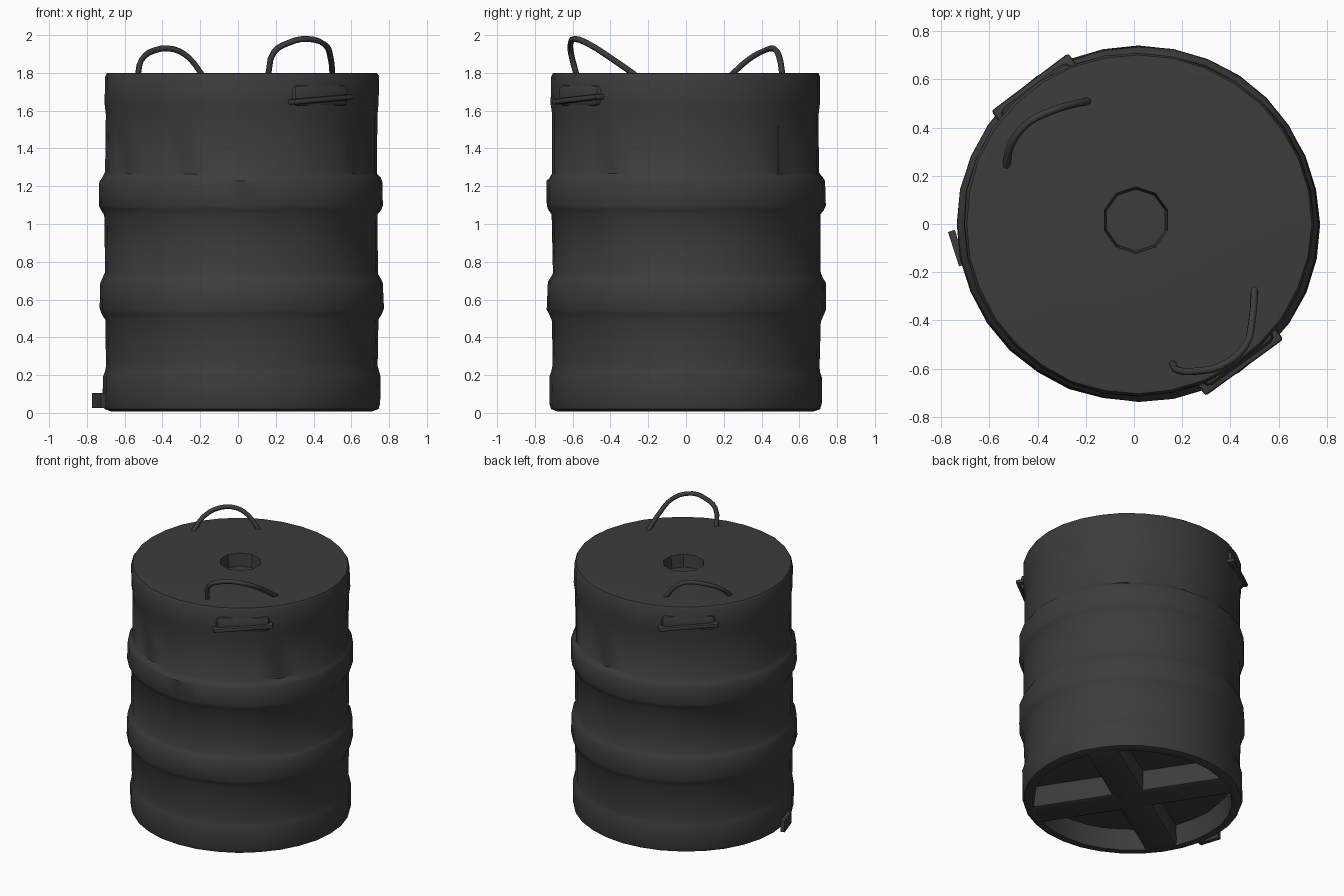
import bpy, bmesh, math, random
from mathutils import Vector

random.seed(4)
cube = bpy.data.objects.get("Cube")
if cube:
    bpy.data.objects.remove(cube, do_unlink=True)

CX, CY = 0.018, 0.0
DEPTH_RATIO = 0.982      # the drum is slightly squashed front to back
SEGMENTS = 32

steel = bpy.data.materials.new("dark grey")
steel.use_nodes = True
colour = (0.045, 0.045, 0.045, 1)
steel.diffuse_color = colour
shader = steel.node_tree.nodes["Principled BSDF"]
shader.inputs["Base Color"].default_value = colour
shader.inputs["Roughness"].default_value = 0.8


def add_object(name, bm):
    mesh = bpy.data.meshes.new(name)
    bmesh.ops.recalc_face_normals(bm, faces=bm.faces)
    bm.to_mesh(mesh)
    bm.free()
    mesh.materials.append(steel)
    obj = bpy.data.objects.new(name, mesh)
    bpy.context.collection.objects.link(obj)
    return obj


def smooth(obj, degrees=40):
    bpy.ops.object.select_all(action="DESELECT")
    obj.select_set(True)
    bpy.context.view_layer.objects.active = obj
    bpy.ops.object.shade_smooth_by_angle(angle=math.radians(degrees))


def block(name, size, location, turn, bevel=0.0, tilt=0.0):
    """Box turned about the vertical axis, with optional soft edges and roll."""
    bm = bmesh.new()
    bmesh.ops.create_cube(bm, size=1)
    bmesh.ops.scale(bm, vec=size, verts=bm.verts)
    if bevel:
        bmesh.ops.bevel(bm, geom=bm.edges[:], offset=bevel, segments=2,
                        profile=0.5, affect="EDGES")
    obj = add_object(name, bm)
    obj.location = location
    obj.rotation_euler = (math.radians(tilt), 0, math.radians(turn))
    smooth(obj)
    return obj


def on_wall(a, radius, z):
    return (CX + radius * math.cos(a), CY + DEPTH_RATIO * radius * math.sin(a), z)


# Drum: lathed profile from the lid, down the wall, into the base recess
profile = [(0.69, 1.80), (0.716, 1.798), (0.726, 1.78), (0.727, 1.64), (0.718, 1.58),
           (0.719, 1.27), (0.738, 1.245), (0.750, 1.225), (0.751, 1.10), (0.742, 1.075),
           (0.724, 1.05), (0.722, 0.74), (0.738, 0.71), (0.749, 0.69), (0.752, 0.55),
           (0.742, 0.525), (0.724, 0.49), (0.720, 0.25), (0.726, 0.215), (0.735, 0.19),
           (0.734, 0.05), (0.725, 0.02), (0.69, 0.008), (0.665, 0.012), (0.65, 0.16)]
bm = bmesh.new()
rings = []
for radius, z in profile:
    ring = []
    for i in range(SEGMENTS):
        a = math.tau * i / SEGMENTS
        dent = 0.003 * math.sin(3 * a + 4 * z) + random.uniform(-0.002, 0.002)
        sag = random.uniform(-0.006, 0.006) if 0.1 < z < 1.7 else 0
        ring.append(bm.verts.new(on_wall(a, radius + dent, z + sag)))
    rings.append(ring)
for upper, lower in zip(rings, rings[1:]):
    for i in range(SEGMENTS):
        j = (i + 1) % SEGMENTS
        bm.faces.new((upper[i], upper[j], lower[j], lower[i]))
bm.faces.new(rings[0])
bm.faces.new(rings[-1])
drum = add_object("drum", bm)

# Shallow ten-sided filler hole sunk in the lid
bm = bmesh.new()
bmesh.ops.create_cone(bm, cap_ends=True, segments=10, radius1=0.128, radius2=0.15, depth=0.2)
cutter = add_object("hole_cutter", bm)
cutter.location = (0.008, 0.016, 1.81)
cutter.hide_render = True
cut = drum.modifiers.new("hole", "BOOLEAN")
cut.operation = "DIFFERENCE"
cut.solver = "EXACT"
cut.object = cutter
smooth(drum)
bpy.ops.object.modifier_apply(modifier=cut.name)
bpy.data.objects.remove(cutter, do_unlink=True)
smooth(drum)

# Crossed beams under the base
for name, turn in (("base_beam_long", 33), ("base_beam_cross", 123)):
    block(name, (1.34, 0.22, 0.18), (CX, CY, 0.10), turn, 0.025)


# Bent wire handles on the lid
def handle(name, points):
    curve = bpy.data.curves.new(name, "CURVE")
    curve.dimensions = "3D"
    curve.bevel_depth = 0.016
    curve.bevel_resolution = 1
    curve.resolution_u = 3
    curve.use_fill_caps = True
    spline = curve.splines.new("BEZIER")
    spline.bezier_points.add(len(points) - 1)
    for knot, point in zip(spline.bezier_points, points):
        knot.co = Vector(point)
        knot.handle_left_type = knot.handle_right_type = "AUTO"
    curve.materials.append(steel)
    obj = bpy.data.objects.new(name, curve)
    bpy.context.collection.objects.link(obj)


handle("front_handle", [(0.16, -0.58, 1.79), (0.19, -0.61, 1.91), (0.27, -0.61, 1.96),
                        (0.36, -0.59, 1.98), (0.46, -0.51, 1.95), (0.49, -0.40, 1.88),
                        (0.50, -0.27, 1.79)])
handle("back_handle", [(-0.53, 0.24, 1.79), (-0.51, 0.33, 1.87), (-0.44, 0.42, 1.92),
                       (-0.34, 0.47, 1.925), (-0.26, 0.495, 1.88), (-0.19, 0.51, 1.79)])

# Side grips: a thin lip over a soft swelling, on opposite sides
for name, turn in (("front_grip", -54), ("back_grip", 127)):
    a = math.radians(turn)
    block(name, (0.10, 0.40, 0.03), on_wall(a, 0.70, 1.66), turn, 0.012, 4)
    block(name + "_swelling", (0.08, 0.36, 0.12), on_wall(a, 0.69, 1.68), turn, 0.035)

# Wall seam and torn flap at the foot
block("wall_seam", (0.012, 0.012, 0.27), on_wall(math.radians(44), 0.718, 1.385), 44)
block("foot_flap", (0.03, 0.15, 0.08), (-0.735, -0.1, 0.065), 18)
